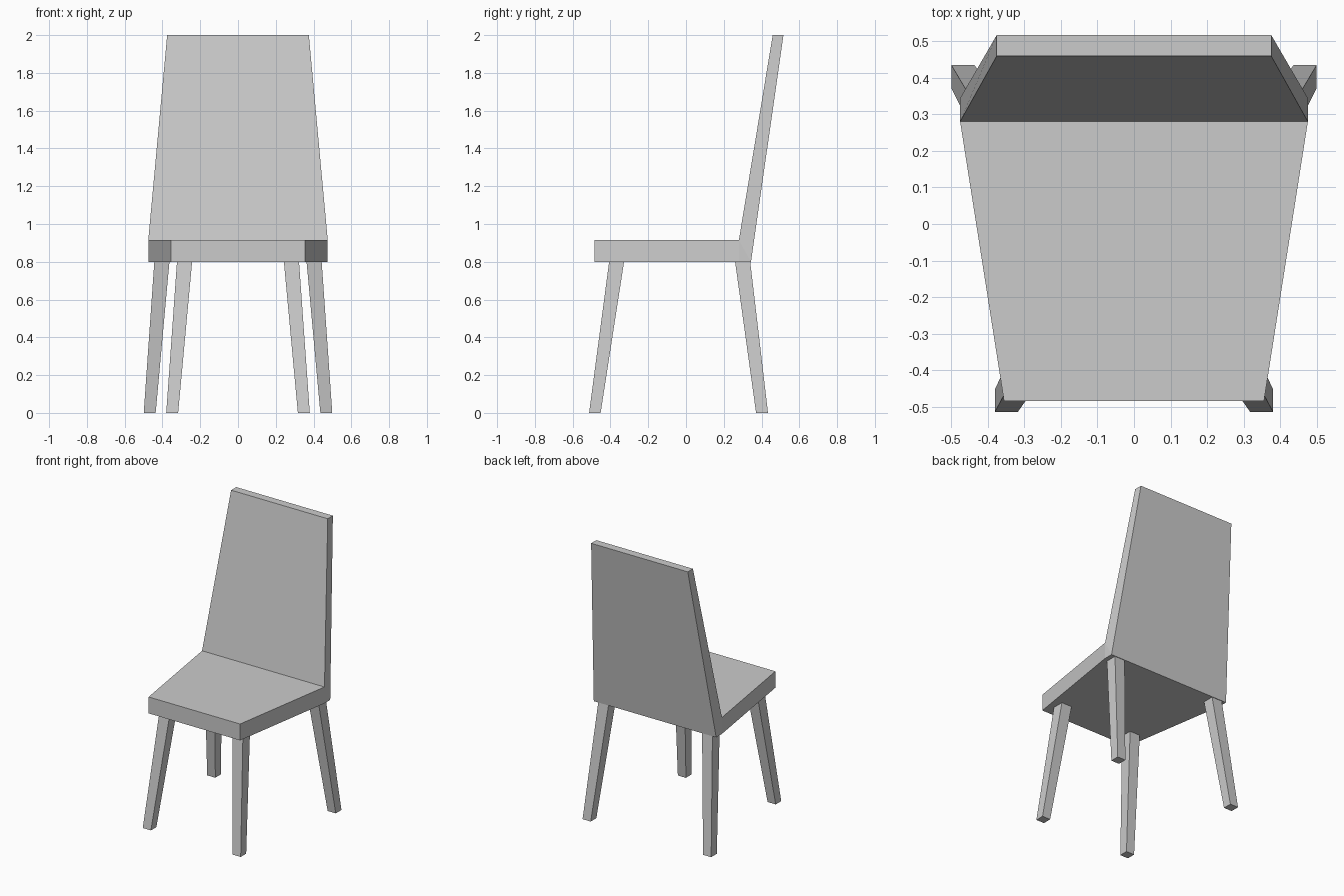
import bpy

if "Cube" in bpy.data.objects:
    bpy.data.objects.remove(bpy.data.objects["Cube"])


def make_object(name, verts, faces):
    mesh = bpy.data.meshes.new(name)
    mesh.from_pydata(verts, [], faces)
    mesh.validate()
    mesh.update()
    obj = bpy.data.objects.new(name, mesh)
    bpy.context.collection.objects.link(obj)
    return obj


# Seat and backrest: one folded shell, side profile given as (half width, y, z)
profile = [
    (0.355, -0.484, 0.80),   # front bottom
    (0.475, 0.28, 0.80),     # under the fold
    (0.475, 0.344, 0.80),    # rear bottom
    (0.375, 0.516, 2.00),    # backrest top, rear
    (0.375, 0.459, 2.00),    # backrest top, front
    (0.475, 0.28, 0.915),    # fold
    (0.355, -0.484, 0.915),  # front top
]
n = len(profile)
verts = [(s * w, y, z) for s in (1, -1) for w, y, z in profile]
# Rim faces run around the profile, then the two sides are filled
faces = [(i, i + n, (i + 1) % n + n, (i + 1) % n) for i in range(n)]
sides = [(0, 1, 5, 6), (1, 2, 5), (2, 3, 4, 5)]
faces += sides
faces += [tuple(i + n for i in reversed(f)) for f in sides]
make_object("seat_and_backrest", verts, faces)


# Legs: splayed, tapered square posts; rectangles are (x0, x1, y0, y1)
def leg(name, side, foot, top, height=0.80):
    verts = []
    for (x0, x1, y0, y1), z in ((foot, 0), (top, height)):
        verts += [(side * x, y, z) for x, y in ((x0, y0), (x1, y0), (x1, y1), (x0, y1))]
    faces = [(3, 2, 1, 0), (4, 5, 6, 7)]
    faces += [(i, (i + 1) % 4, (i + 1) % 4 + 4, i + 4) for i in range(4)]
    if side < 0:
        faces = [f[::-1] for f in faces]
    make_object(name, verts, faces)


for side, label in ((1, "right"), (-1, "left")):
    leg(f"front_leg_{label}", side,
        (0.317, 0.380, -0.513, -0.452), (0.243, 0.323, -0.407, -0.328))
    leg(f"rear_leg_{label}", side,
        (0.436, 0.499, 0.371, 0.434), (0.363, 0.443, 0.260, 0.340))
